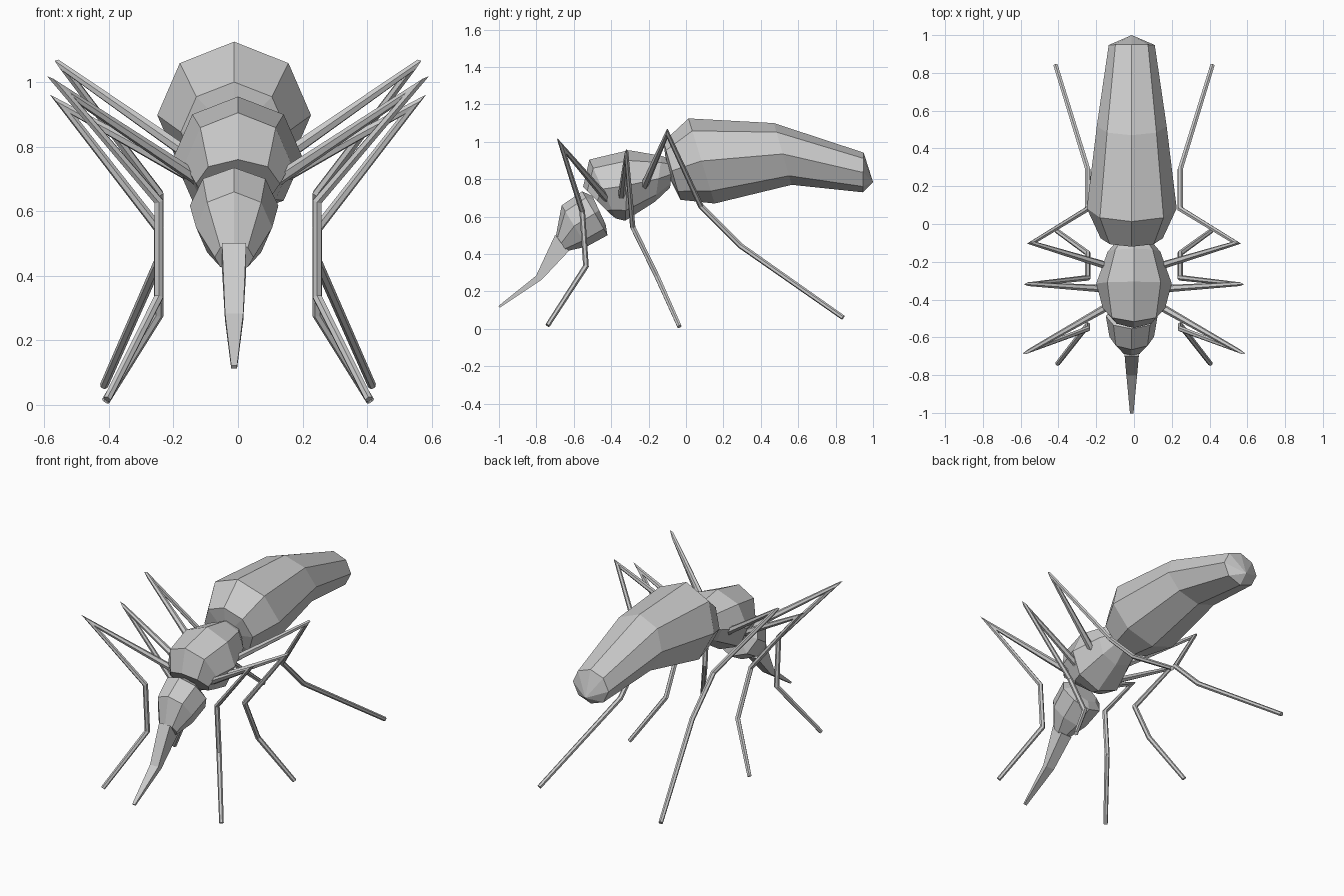
import bpy, bmesh, math
from mathutils import Vector

if "Cube" in bpy.data.objects:
    bpy.data.objects.remove(bpy.data.objects["Cube"])


def finish(name, bm):
    bmesh.ops.recalc_face_normals(bm, faces=bm.faces[:])
    mesh = bpy.data.meshes.new(name)
    bm.to_mesh(mesh)
    bm.free()
    ob = bpy.data.objects.new(name, mesh)
    bpy.context.collection.objects.link(ob)
    return ob


def bridge(bm, rings, tips=(None, None)):
    """Join rings of points with quads; close each end with a fan or an n-gon."""
    vs = [[bm.verts.new(p) for p in r] for r in rings]
    n = len(vs[0])
    for a, b in zip(vs, vs[1:]):
        for i in range(n):
            j = (i + 1) % n
            bm.faces.new((a[i], a[j], b[j], b[i]))
    for ring, tip in zip((vs[0], vs[-1]), tips):
        if tip is None:
            bm.faces.new(ring)
        else:
            t = bm.verts.new(tip)
            for i in range(n):
                bm.faces.new((ring[i], ring[(i + 1) % n], t))


def loft(name, sections, x=0.0, sides=8, turn=0.0, tips=(None, None)):
    """Sections are (top y, top z, bottom y, bottom z, half width)."""
    rings = []
    for ty, tz, by, bz, w in sections:
        c = Vector((x, (ty + by) / 2, (tz + bz) / 2))
        up = Vector((0, ty - by, tz - bz)) / 2
        angles = [turn + math.tau * i / sides for i in range(sides)]
        rings.append([c + up * math.cos(a) + Vector((w * math.sin(a), 0, 0)) for a in angles])
    bm = bmesh.new()
    bridge(bm, rings, tips)
    return finish(name, bm)


def leg(name, path, radii, side, sides=6):
    """Tapered tube with mitred joints."""
    pts = [Vector((x * side, y, z)) for x, y, z in path]
    dirs = [(b - a).normalized() for a, b in zip(pts, pts[1:])]
    u = dirs[0].orthogonal().normalized()
    rings = []
    for i, p in enumerate(pts):
        d = dirs[max(i - 1, 0)]
        nrm = (d + dirs[min(i, len(dirs) - 1)]).normalized()
        u = (u - d * u.dot(d)).normalized()
        v = d.cross(u)
        ring = []
        for k in range(sides):
            a = math.tau * k / sides
            o = (u * math.cos(a) + v * math.sin(a)) * radii[i]
            ring.append(p + o - d * (o.dot(nrm) / d.dot(nrm)))
        rings.append(ring)
        # carry the frame through the joint by reflecting along the mitre plane
        if 0 < i < len(pts) - 1:
            o = u - d * (u.dot(nrm) / d.dot(nrm))
            e = dirs[i]
            u = (o - e * o.dot(e)).normalized()
    bm = bmesh.new()
    bridge(bm, rings)
    return finish(name, bm)


CX = -0.012

# Abdomen
loft("abdomen", [
    (-0.12, 1.00, -0.03, 0.69, 0.165),
    (0.013, 1.125, 0.153, 0.67, 0.238),
    (0.47, 1.10, 0.565, 0.77, 0.185),
    (0.95, 0.942, 0.945, 0.73, 0.122),
], CX, tips=((CX, -0.10, 0.83), (CX, 1.0, 0.785)))

# Thorax
loft("thorax", [
    (-0.07, 0.90, -0.085, 0.755, 0.08),
    (-0.13, 0.925, -0.165, 0.68, 0.14),
    (-0.305, 0.955, -0.325, 0.578, 0.20),
    (-0.517, 0.905, -0.375, 0.59, 0.165),
    (-0.55, 0.76, -0.40, 0.61, 0.13),
])

# Head
loft("head", [
    (-0.50, 0.71, -0.43, 0.56, 0.09),
    (-0.555, 0.735, -0.42, 0.50, 0.137),
    (-0.665, 0.66, -0.53, 0.44, 0.118),
    (-0.695, 0.50, -0.64, 0.415, 0.06),
], CX)

# Proboscis
loft("proboscis", [
    (-0.715, 0.52, -0.61, 0.40, 0.053),
    (-0.808, 0.288, -0.765, 0.258, 0.040),
    (-1.004, 0.124, -0.994, 0.112, 0.013),
], CX, sides=4, turn=math.pi / 4)

# Legs: hip, knee, shin bend, ankle bend, foot
LEGS = {
    "front_leg": [(0.11, -0.42, 0.69), (0.54, -0.665, 0.975), (0.245, -0.555, 0.63),
                  (0.245, -0.535, 0.335), (0.405, -0.74, 0.018)],
    "middle_leg": [(0.13, -0.345, 0.70), (0.54, -0.318, 0.925), (0.245, -0.285, 0.545),
                   (0.245, -0.155, 0.28), (0.41, -0.035, 0.012)],
    "rear_leg": [(0.13, -0.225, 0.76), (0.54, -0.10, 1.045), (0.245, 0.08, 0.655),
                 (0.245, 0.29, 0.445), (0.415, 0.84, 0.06)],
}
for name, path in LEGS.items():
    for side, label in ((1, "right"), (-1, "left")):
        leg(f"{name}_{label}", path, (0.021, 0.012, 0.015, 0.015, 0.013), side)
